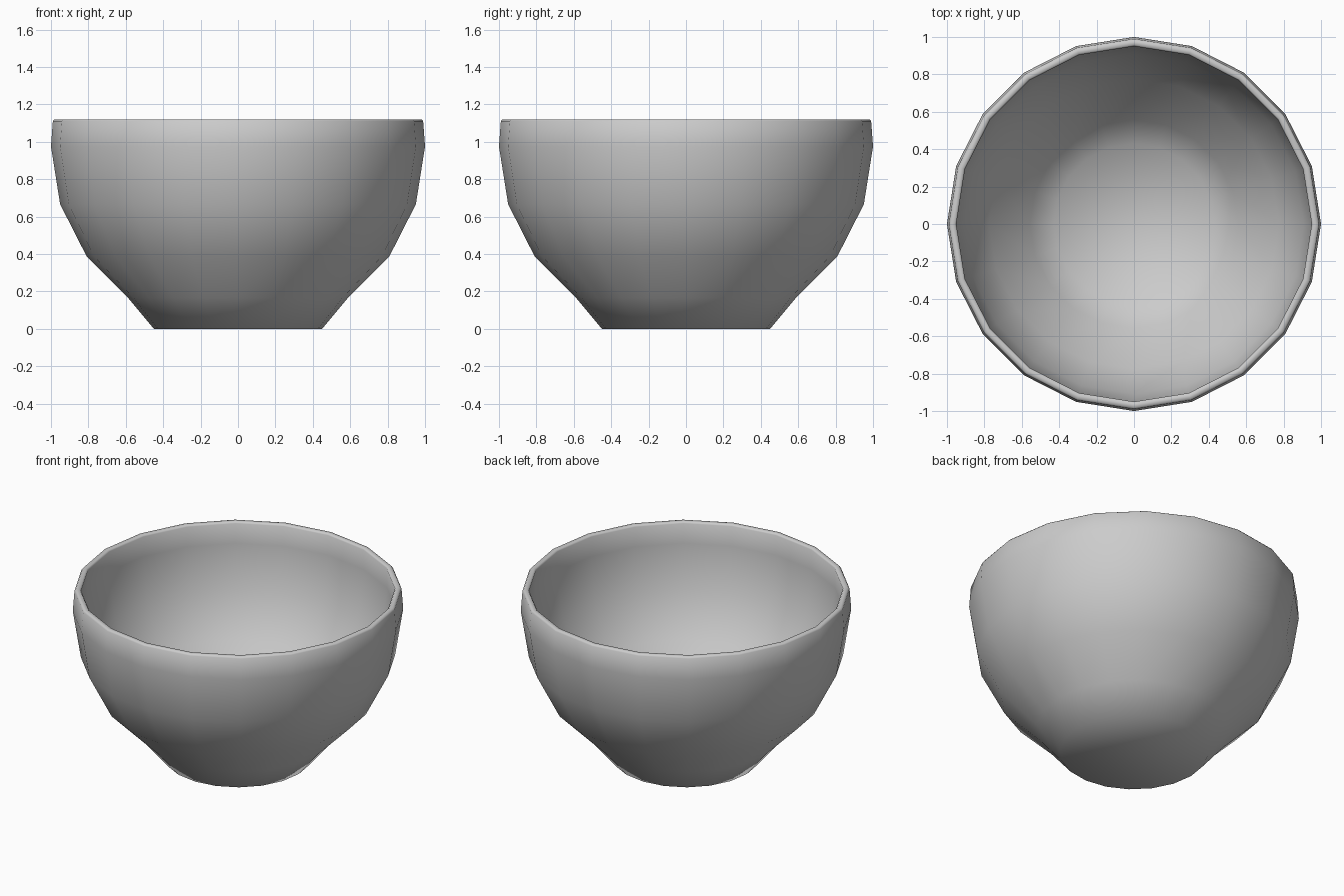
import bpy, bmesh, math

if "Cube" in bpy.data.objects:
    bpy.data.objects.remove(bpy.data.objects["Cube"])

SIDES = 20

# Closed wall profile (radius, height): foot, outside, rolled rim, inside, floor
PROFILE = [
    (0.45, 0.0), (0.588, 0.166), (0.809, 0.387), (0.951, 0.666), (1.0, 0.975),
    (0.99, 1.11), (0.982, 1.12), (0.958, 1.12), (0.95, 1.11),
    (0.955, 0.975), (0.908, 0.68), (0.775, 0.415), (0.557, 0.196), (0.43, 0.045),
]


def lathe(name, profile, sides):
    bm = bmesh.new()
    rings = []
    for r, z in profile:
        rings.append([bm.verts.new((r * math.cos(2 * math.pi * i / sides),
                                    r * math.sin(2 * math.pi * i / sides), z))
                      for i in range(sides)])
    for a, b in zip(rings, rings[1:]):
        for i in range(sides):
            j = (i + 1) % sides
            bm.faces.new((a[i], a[j], b[j], b[i]))
    # flat underside and flat inner floor
    bm.faces.new(rings[0][::-1])
    bm.faces.new(rings[-1])
    bmesh.ops.recalc_face_normals(bm, faces=bm.faces)
    for f in bm.faces:
        f.smooth = True
    mesh = bpy.data.meshes.new(name)
    bm.to_mesh(mesh)
    bm.free()
    obj = bpy.data.objects.new(name, mesh)
    bpy.context.collection.objects.link(obj)
    return obj


bowl = lathe("bowl", PROFILE, SIDES)
